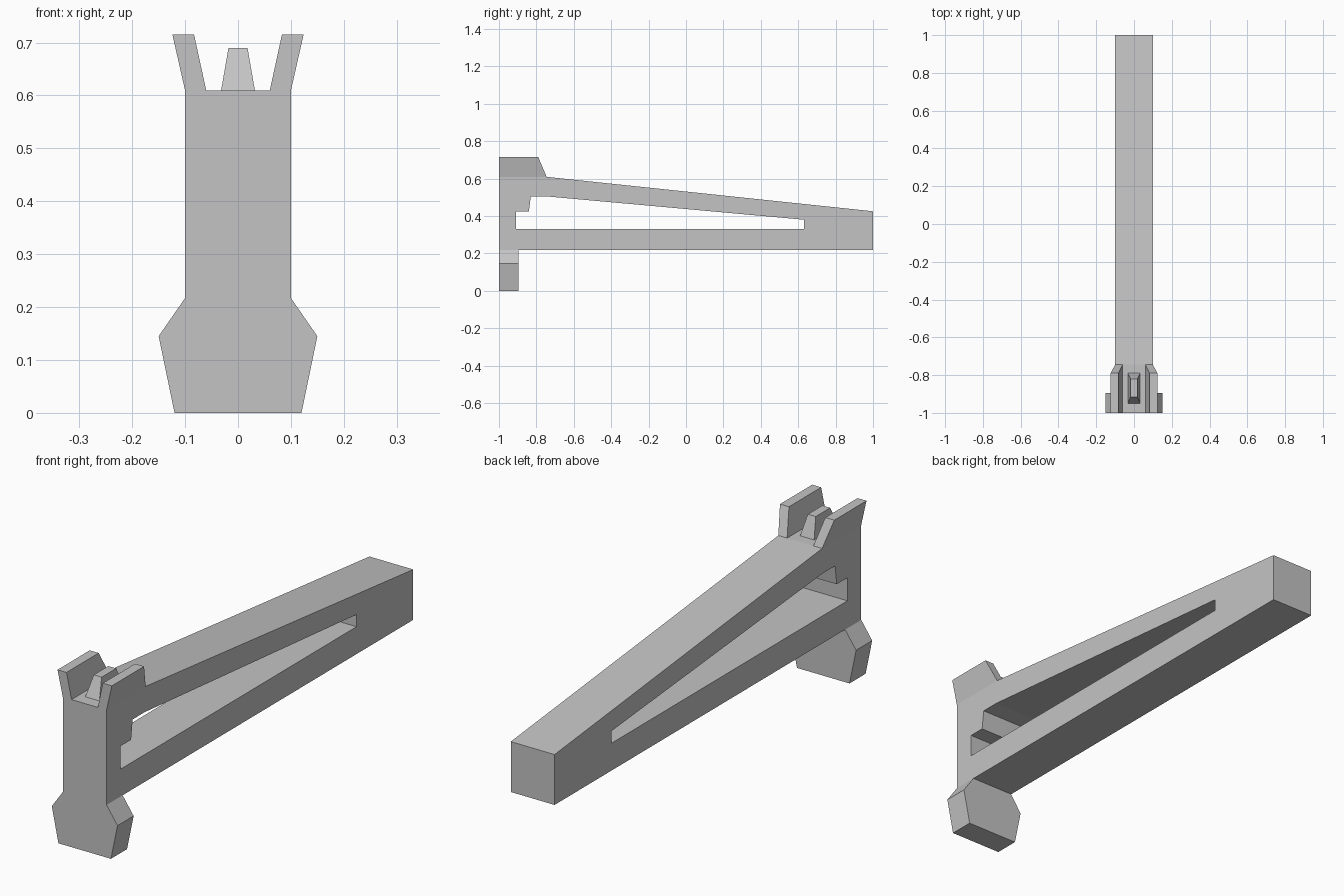
import bpy
import bmesh
from mathutils import Vector

cube = bpy.data.objects.get("Cube")
if cube:
    bpy.data.objects.remove(cube, do_unlink=True)

grey = bpy.data.materials.new("plain grey")
grey.use_nodes = True
color = (0.55, 0.55, 0.55, 1)
grey.diffuse_color = color
grey.node_tree.nodes["Principled BSDF"].inputs["Base Color"].default_value = color


def finish(name, bm):
    bmesh.ops.recalc_face_normals(bm, faces=bm.faces)
    mesh = bpy.data.meshes.new(name)
    bm.to_mesh(mesh)
    bm.free()
    mesh.materials.append(grey)
    obj = bpy.data.objects.new(name, mesh)
    bpy.context.collection.objects.link(obj)
    return obj


def prism(name, loops, to_3d, depth):
    """Fill an outline (with optional hole loops) and extrude it."""
    bm = bmesh.new()
    edges = []
    for loop in loops:
        vs = [bm.verts.new(to_3d(a, b)) for a, b in loop]
        edges += [bm.edges.new((vs[i - 1], vs[i])) for i in range(len(vs))]
    bmesh.ops.triangle_fill(bm, edges=edges, use_beauty=True)
    new = bmesh.ops.extrude_face_region(bm, geom=bm.faces[:], use_keep_orig=True)
    verts = [g for g in new["geom"] if isinstance(g, bmesh.types.BMVert)]
    bmesh.ops.translate(bm, verts=verts, vec=Vector(depth))
    return finish(name, bm)


def frustum(name, bottom, top, z0, z1):
    """Tapered block; bottom and top are (x0, x1, y0, y1)."""
    bm = bmesh.new()
    rings = []
    for (x0, x1, y0, y1), z in ((bottom, z0), (top, z1)):
        rings.append([bm.verts.new((x, y, z))
                      for x, y in ((x0, y0), (x1, y0), (x1, y1), (x0, y1))])
    low, high = rings
    bm.faces.new(low)
    bm.faces.new(high)
    for i in range(4):
        bm.faces.new((low[i - 1], low[i], high[i], high[i - 1]))
    return finish(name, bm)


DECK = 0.609
BASE = 0.217

# Tapered body with a notched opening through its sides
outline = [(-1, BASE), (1, BASE), (1, 0.425), (-0.745, DECK), (-1, DECK)]
opening = [(-0.91, 0.33), (0.63, 0.33), (0.63, 0.38), (-0.75, 0.505),
           (-0.83, 0.505), (-0.84, 0.425), (-0.91, 0.425)]
prism("tapered_frame", [outline, opening], lambda y, z: (-0.1, y, z), (0.2, 0, 0))

# Flared foot under the front
half = [(0.12, 0), (0.15, 0.145), (0.1, BASE)]
foot = half + [(-x, z) for x, z in reversed(half)]
prism("front_foot", [foot], lambda x, z: (x, -1, z), (0, 0.105, 0))

# Outward leaning guard wings on top
for side, s in (("left", 1), ("right", -1)):
    frustum(side + "_guard_wing", (s * 0.06, s * 0.1, -1, -0.745),
            (s * 0.083, s * 0.124, -1, -0.79), DECK, 0.715)

# Tapered post between the wings
frustum("center_post", (-0.032, 0.032, -0.95, -0.79),
        (-0.018, 0.018, -0.915, -0.82), DECK, 0.69)
